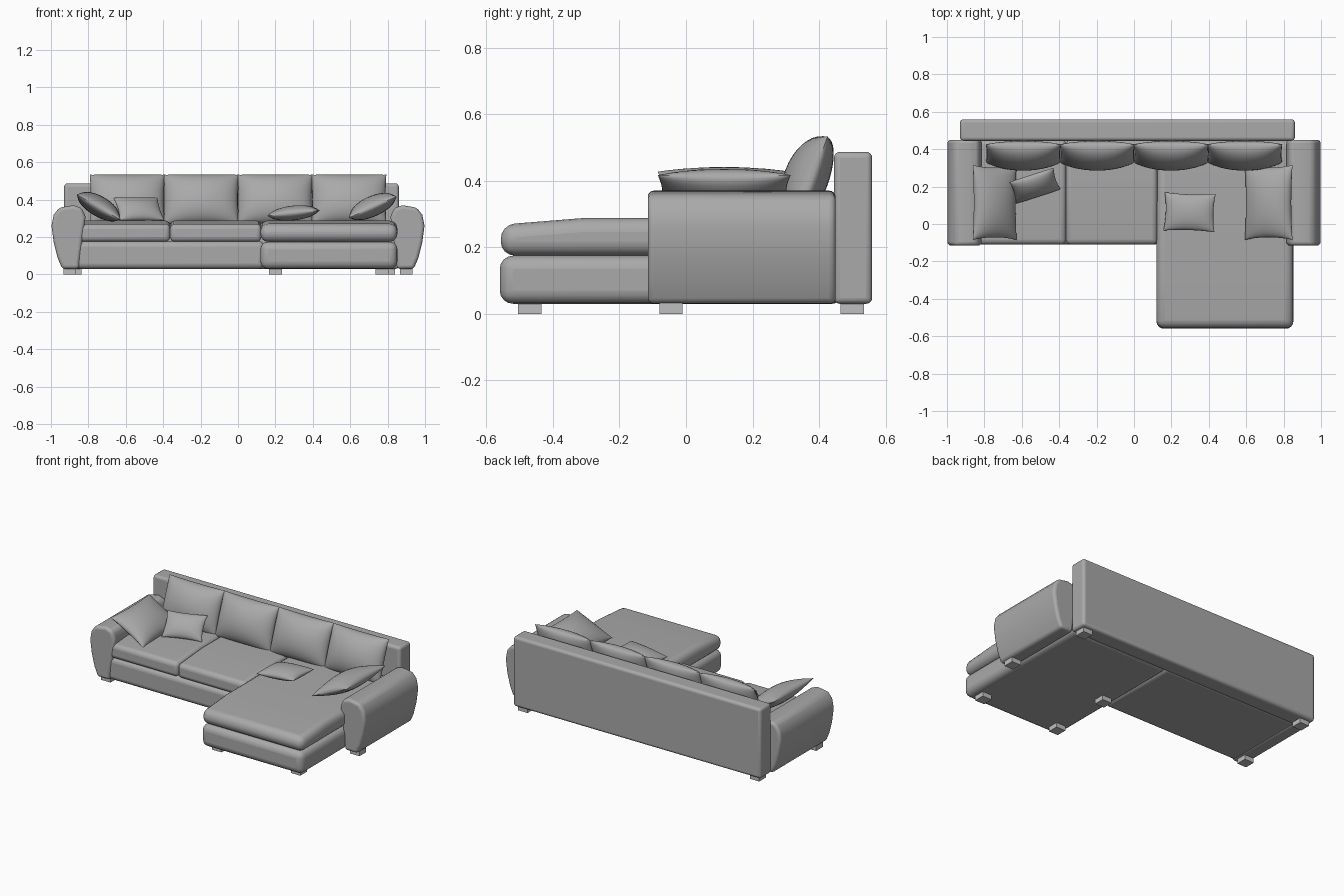
import bpy, bmesh
from math import radians, sin, pi
from mathutils import Euler

if "Cube" in bpy.data.objects:
    bpy.data.objects.remove(bpy.data.objects["Cube"], do_unlink=True)


def material(name, value):
    mat = bpy.data.materials.new(name)
    mat.use_nodes = True
    colour = (value, value, value, 1)
    mat.diffuse_color = colour
    mat.node_tree.nodes["Principled BSDF"].inputs["Base Color"].default_value = colour
    return mat


FABRIC = material("grey fabric", 0.40)
FOOT = material("light grey foot", 0.52)


def finish(name, bm, mat, bevel=0, segments=4):
    bmesh.ops.recalc_face_normals(bm, faces=bm.faces)
    mesh = bpy.data.meshes.new(name)
    bm.to_mesh(mesh)
    bm.free()
    mesh.materials.append(mat)
    ob = bpy.data.objects.new(name, mesh)
    bpy.context.collection.objects.link(ob)
    if bevel:
        mod = ob.modifiers.new("soft edges", "BEVEL")
        mod.width, mod.segments = bevel, segments
        mod.limit_method, mod.angle_limit = "ANGLE", radians(40)
    bpy.ops.object.select_all(action="DESELECT")
    bpy.context.view_layer.objects.active = ob
    ob.select_set(True)
    if mat is FABRIC:
        bpy.ops.object.shade_smooth_by_angle(angle=radians(40))
    return ob


def prism(name, profile, start, end, axis="x", mat=FABRIC, bevel=0, segments=4):
    """Extrude a profile of (y, z) along x, or of (x, z) along y."""
    bm = bmesh.new()
    rings = []
    for t in (start, end):
        rings.append([bm.verts.new((t, a, z) if axis == "x" else (a, t, z))
                      for a, z in profile])
    bm.faces.new(rings[0])
    bm.faces.new(rings[1])
    for i in range(len(profile)):
        bm.faces.new((rings[0][i - 1], rings[0][i], rings[1][i], rings[1][i - 1]))
    return finish(name, bm, mat, bevel, segments)


def box(name, x, y, z, mat=FABRIC, bevel=0, segments=4):
    profile = [(y[0], z[0]), (y[1], z[0]), (y[1], z[1]), (y[0], z[1])]
    return prism(name, profile, x[0], x[1], "x", mat, bevel, segments)


def pillow(name, centre, size, front, back, rotation, pinch=0.07, n=18):
    """Two bulged sheets joined along a seam, with the corners drawn out."""
    bm = bmesh.new()
    for bulge in (front, -back):
        sheet = {}
        for i in range(n + 1):
            for j in range(n + 1):
                u = sin(pi * (i / n - 0.5))
                v = sin(pi * (j / n - 0.5))
                x = u * size[0] / 2 * (1 - pinch * (1 - v * v))
                y = v * size[1] / 2 * (1 - pinch * (1 - u * u))
                z = bulge * (max(0, 1 - u * u) * max(0, 1 - v * v)) ** 0.5
                sheet[i, j] = bm.verts.new((x, y, z))
        for i in range(n):
            for j in range(n):
                bm.faces.new((sheet[i, j], sheet[i + 1, j],
                              sheet[i + 1, j + 1], sheet[i, j + 1]))
    bmesh.ops.remove_doubles(bm, verts=bm.verts, dist=0.0004)
    ob = finish(name, bm, FABRIC)
    ob.location = centre
    ob.rotation_euler = Euler([radians(a) for a in rotation])


# Backrest
box("backrest", (-0.93, 0.86), (0.445, 0.56), (0.03, 0.487), bevel=0.018)

# Arms, bulging outwards
arm = [(0.85, 0.03), (0.94, 0.03), (0.965, 0.09), (0.985, 0.17), (0.997, 0.26),
       (0.985, 0.32), (0.955, 0.358), (0.88, 0.37), (0.835, 0.355),
       (0.815, 0.31), (0.83, 0.2)]
for side, label in ((1, "left"), (-1, "right")):
    prism(label + "_arm", [(side * x, z) for x, z in arm], -0.115, 0.45, "y",
          bevel=0.018)

# Bases
box("sofa_base", (-0.87, 0.14), (-0.11, 0.47), (0.03, 0.178), bevel=0.03)
box("chaise_base", (0.12, 0.852), (-0.56, 0.47), (0.03, 0.175), bevel=0.04)

# Seat cushions, crowned towards the back
def seat(name, x0, x1, front, bevel):
    profile = [(front, 0.175), (front, 0.268), (front + 0.25, 0.288),
               (0.45, 0.288), (0.45, 0.175)]
    prism(name, profile, x0, x1, bevel=bevel)


seat("right_seat_cushion", -0.86, -0.363, -0.11, 0.026)
seat("middle_seat_cushion", -0.363, 0.125, -0.11, 0.026)
seat("chaise_cushion", 0.12, 0.852, -0.557, 0.042)

# Back cushions
for i in range(4):
    pillow("back_cushion_%d" % (i + 1), (-0.592 + 0.395 * i, 0.378, 0.402),
           (0.4, 0.28), 0.085, 0.05, (70, 0, 0), pinch=0.02)

# Loose pillows
pillow("right_big_pillow", (-0.745, 0.115, 0.36), (0.27, 0.40), 0.06, 0.05, (0, 30, 0))
pillow("left_big_pillow", (0.72, 0.115, 0.36), (0.28, 0.40), 0.06, 0.05, (0, -24, 0))
pillow("right_small_pillow", (-0.53, 0.205, 0.35), (0.25, 0.17), 0.04, 0.035, (45, 0, 18))
pillow("chaise_small_pillow", (0.297, 0.063, 0.328), (0.275, 0.205), 0.04, 0.038, (0, -6, -2))

# Feet
feet = [(-0.9, -0.045), (0.9, -0.045), (0.2, -0.045), (0.2, -0.47), (0.77, -0.47),
        (-0.87, 0.5), (0.805, 0.5)]
for i, (x, y) in enumerate(feet):
    box("foot_%d" % (i + 1), (x - 0.034, x + 0.034), (y - 0.035, y + 0.035),
        (0, 0.032), FOOT)
